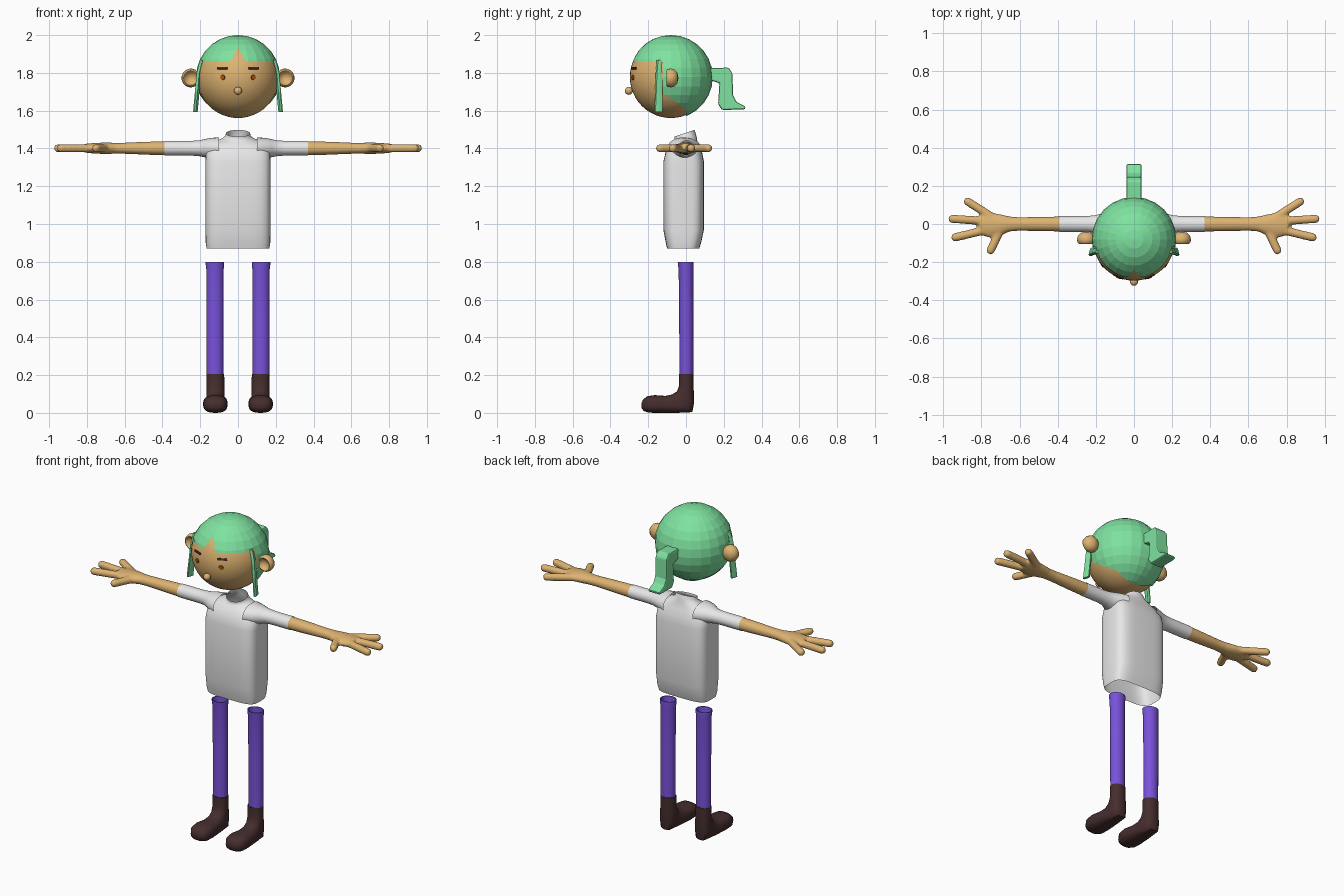
import bpy, bmesh, math
from mathutils import Vector, Matrix

if "Cube" in bpy.data.objects:
    bpy.data.objects.remove(bpy.data.objects["Cube"])


def material(name, rgb):
    m = bpy.data.materials.new(name)
    m.use_nodes = True
    m.diffuse_color = (*rgb, 1)
    m.node_tree.nodes["Principled BSDF"].inputs["Base Color"].default_value = (*rgb, 1)
    return m


SKIN = material("skin", (0.73, 0.45, 0.165))
HAIR = material("green_hair", (0.21, 0.76, 0.35))
SHIRT = material("white_shirt", (0.8, 0.8, 0.8))
PURPLE = material("purple_trousers", (0.19, 0.085, 0.70))
BROWN = material("dark_brown", (0.06, 0.026, 0.026))
ORANGE = material("orange_brown_eye", (0.38, 0.09, 0.005))


def finish(name, bm, mat, angle=None):
    """Turn a bmesh into an object, smooth-shaded below the given angle."""
    bmesh.ops.recalc_face_normals(bm, faces=bm.faces)
    mesh = bpy.data.meshes.new(name)
    bm.to_mesh(mesh)
    bm.free()
    mesh.materials.append(mat)
    obj = bpy.data.objects.new(name, mesh)
    bpy.context.collection.objects.link(obj)
    if angle:
        bpy.ops.object.select_all(action='DESELECT')
        obj.select_set(True)
        bpy.context.view_layer.objects.active = obj
        bpy.ops.object.shade_smooth_by_angle(angle=math.radians(angle))
    return obj


def loft(bm, rings, n=24, cap_start=False, cap_end=False):
    """Skin rings of (centre, half axis u, half axis v, squareness)."""
    loops = []
    for c, u, v, e in rings:
        loop = []
        for i in range(n):
            a = math.tau * i / n
            cs, sn = math.cos(a), math.sin(a)
            p = Vector(c) + Vector(u) * math.copysign(abs(cs) ** (2 / e), cs) \
                + Vector(v) * math.copysign(abs(sn) ** (2 / e), sn)
            loop.append(bm.verts.new(p))
        loops.append(loop)
    for a, b in zip(loops, loops[1:]):
        for i in range(n):
            j = (i + 1) % n
            bm.faces.new((a[i], a[j], b[j], b[i]))
    if cap_start:
        bm.faces.new(loops[0])
    if cap_end:
        bm.faces.new(loops[-1])


def ball(bm, centre, r, u=32, v=16):
    bmesh.ops.create_uvsphere(bm, u_segments=u, v_segments=v, radius=r,
                              matrix=Matrix.Translation(centre))


# Head
HEAD = Vector((0, -0.08, 1.778))
bm = bmesh.new()
ball(bm, HEAD, 0.217, 48, 24)
finish("head", bm, SKIN, 60)

# Hair shell: faceted sphere cut along the hairline
bm = bmesh.new()
ball(bm, HEAD, 0.222, 24, 14)
FRINGE, SIDE_Y, PEAK, SLOPE = 1.86, -0.12, 1.935, 0.56
NAPE = Vector((0, 0.55, 0.83))
cuts = [((0, 0, FRINGE), (0, 0, 1)), ((0, SIDE_Y, 0), (0, 1, 0)), ((0, 0, 0), (0, 1, 0)),
        ((0, 0, PEAK), (1, 0, SLOPE)), ((0, 0, PEAK), (-1, 0, SLOPE)),
        ((0, SIDE_Y, 1.69), NAPE)]
for co, no in cuts:
    bmesh.ops.bisect_plane(bm, geom=bm.verts[:] + bm.edges[:] + bm.faces[:],
                           plane_co=co, plane_no=no)


def is_hair(p):
    notch = p.y < -0.1 and abs(p.x) < (PEAK - p.z) * SLOPE
    crown = p.z > FRINGE and not notch
    back = p.y > SIDE_Y and (p.y > 0 or NAPE.dot(p - Vector((0, SIDE_Y, 1.69))) > 0)
    return crown or back


bare = [f for f in bm.faces if not is_hair(f.calc_center_median())]
bmesh.ops.delete(bm, geom=bare, context='FACES')
finish("hair_cap", bm, HAIR)

# Ponytail: side profile given depth and a bevel
profile = [(0.12, 1.825), (0.225, 1.828), (0.245, 1.80), (0.25, 1.68), (0.268, 1.645),
           (0.316, 1.622), (0.312, 1.606), (0.19, 1.604), (0.17, 1.635), (0.177, 1.745),
           (0.12, 1.765)]
bm = bmesh.new()
face = bm.faces.new([bm.verts.new((-0.04, y, z)) for y, z in profile])
side = bmesh.ops.extrude_face_region(bm, geom=[face])
bmesh.ops.translate(bm, vec=(0.08, 0, 0),
                    verts=[v for v in side["geom"] if isinstance(v, bmesh.types.BMVert)])
tail = finish("ponytail", bm, HAIR)
bevel = tail.modifiers.new("soft_edges", 'BEVEL')
bevel.width, bevel.segments = 0.013, 2

# Nose
bm = bmesh.new()
ball(bm, (0, -0.303, 1.705), 0.021, 20, 12)
finish("nose", bm, SKIN, 60)

# Shirt body with open hem and open tilted collar: z, half width, front, back, squareness, tilt
shirt_rings = [(0.87, 0.166, -0.10, 0.07, 4, 0), (0.90, 0.171, -0.107, 0.08, 4, 0),
               (0.97, 0.172, -0.12, 0.095, 4, 0), (1.33, 0.172, -0.12, 0.095, 4, 0),
               (1.38, 0.17, -0.108, 0.085, 3.5, 0), (1.415, 0.157, -0.088, 0.07, 3, 0),
               (1.437, 0.125, -0.072, 0.06, 2.5, 0.004), (1.452, 0.085, -0.064, 0.056, 2, 0.01),
               (1.465, 0.067, -0.06, 0.052, 2, 0.014), (1.48, 0.064, -0.062, 0.045, 2, 0.018)]
bm = bmesh.new()
loft(bm, [((0, (f + b) / 2, z), (w, 0, 0), (0, (b - f) / 2, t), e)
          for z, w, f, b, e, t in shirt_rings], 40)
finish("shirt_body", bm, SHIRT, 60)

ARM_Z = 1.401
for s, label, cuff in ((1, "left", 0.37), (-1, "right", 0.39)):

    def along_x(rows):
        return [((s * x, y, ARM_Z), (0, ry, 0), (0, 0, rz), 2) for x, y, ry, rz in rows]

    # Sleeve
    bm = bmesh.new()
    loft(bm, along_x([(0.10, -0.01, 0.09, 0.058), (0.15, -0.01, 0.073, 0.054),
                      (0.18, -0.005, 0.056, 0.047), (0.21, 0, 0.045, 0.041),
                      (0.25, 0, 0.041, 0.039), (cuff, 0, 0.041, 0.039)]))
    finish(label + "_sleeve", bm, SHIRT, 60)

    # Arm, palm and fingers fused into one skin
    bm = bmesh.new()
    loft(bm, along_x([(0.35, 0, 0.040, 0.038), (0.45, 0, 0.039, 0.036), (0.60, 0, 0.036, 0.030),
                      (0.65, 0, 0.040, 0.029), (0.70, -0.004, 0.055, 0.031),
                      (0.76, -0.004, 0.068, 0.028), (0.81, -0.004, 0.052, 0.024)]),
         24, True, True)
    for x0, y0, x1, y1 in ((0.75, 0.04, 0.872, 0.118), (0.77, 0.015, 0.953, 0.027),
                           (0.77, -0.03, 0.938, -0.07), (0.70, -0.03, 0.752, -0.138)):
        a, b = Vector((s * x0, y0, ARM_Z)), Vector((s * x1, y1, ARM_Z))
        across = (b - a).normalized().cross(Vector((0, 0, 1))) * 0.0225
        loft(bm, [(p, across, (0, 0, 0.0225), 2) for p in (a, b)], 16, True, True)
        ball(bm, b, 0.0225, 16, 10)
    arm = finish(label + "_arm", bm, SKIN, 60)
    fuse = arm.modifiers.new("fuse", 'REMESH')
    fuse.mode, fuse.voxel_size, fuse.use_smooth_shade = 'VOXEL', 0.008, True
    soften = arm.modifiers.new("soften", 'SMOOTH')
    soften.iterations = 6

    # Trouser leg with a small open lip
    bm = bmesh.new()
    loft(bm, [((s * 0.122, y, z), (rx, 0, 0), (0, ry, 0), 2) for z, y, rx, ry in
              ((0.19, 0.002, 0.044, 0.037), (0.5, 0.002, 0.045, 0.038), (0.76, 0, 0.046, 0.039),
               (0.785, -0.001, 0.049, 0.042), (0.80, -0.002, 0.049, 0.042),
               (0.80, -0.002, 0.044, 0.037), (0.77, 0, 0.042, 0.035))])
    finish(label + "_leg", bm, PURPLE, 50)

    # Boot: rings swing from the shaft round to the toe (front-top y, z, heel-sole y, z, width)
    bm = bmesh.new()
    rings = []
    for y0, z0, y1, z1, w in ((-0.038, 0.207, 0.041, 0.207, 0.047), (-0.038, 0.14, 0.041, 0.12, 0.048),
                              (-0.048, 0.113, 0.042, 0.05, 0.048), (-0.075, 0.097, 0.034, 0.004, 0.05),
                              (-0.11, 0.09, -0.05, 0, 0.056), (-0.165, 0.094, -0.14, 0, 0.065),
                              (-0.205, 0.088, -0.195, 0.001, 0.062), (-0.228, 0.07, -0.224, 0.01, 0.046),
                              (-0.236, 0.05, -0.235, 0.025, 0.02)):
        a, b = Vector((s * 0.12, y0, z0)), Vector((s * 0.12, y1, z1))
        rings.append(((a + b) / 2, (w, 0, 0), (a - b) / 2, 2 + 0.6 * (z1 < 0.1)))
    loft(bm, rings, 24, True, True)
    finish(label + "_boot", bm, BROWN, 60)

    # Ear: rounded back, dished front
    bm = bmesh.new()
    loft(bm, [((s * 0.25, -0.073 + y, 1.773), (r, 0, 0), (0, 0, r * 1.02), 2) for r, y in
              ((0.004, 0.032), (0.028, 0.027), (0.044, 0.012), (0.049, -0.008), (0.046, -0.024),
               (0.038, -0.031), (0.031, -0.026), (0.026, -0.014), (0.004, -0.01))], 24, True, True)
    finish(label + "_ear", bm, SKIN, 60)

    # Hanging side lock
    bm = bmesh.new()
    loft(bm, [((s * x, y, z), (0.008 * s, 0.004, 0), (-0.006 * s, w, 0), 5) for x, y, z, w in
              ((0.19, -0.14, 1.868, 0.013), (0.207, -0.142, 1.80, 0.017),
               (0.216, -0.144, 1.70, 0.019), (0.226, -0.147, 1.592, 0.021))], 8, True, True)
    finish(label + "_hair_lock", bm, HAIR)

    # Eye and eyebrow, seated on the face
    for part, x, z, size, mat in (("eye", 0.081, 1.776, None, ORANGE),
                                  ("eyebrow", 0.083, 1.825, (0.056, 0.012, 0.009), BROWN)):
        d = Vector((s * x, 0, z - HEAD.z))
        d.y = -math.sqrt(0.217 ** 2 - d.length_squared)
        place = Matrix.Translation(HEAD + d) @ d.to_track_quat('Z', 'Y').to_matrix().to_4x4()
        bm = bmesh.new()
        if size:
            bmesh.ops.create_cube(bm, size=1, matrix=place @ Matrix.Diagonal((*size, 1)))
        else:
            bmesh.ops.create_cone(bm, cap_ends=True, segments=8, radius1=0.015, radius2=0.013,
                                  depth=0.009, matrix=place)
        finish(label + "_" + part, bm, mat)
